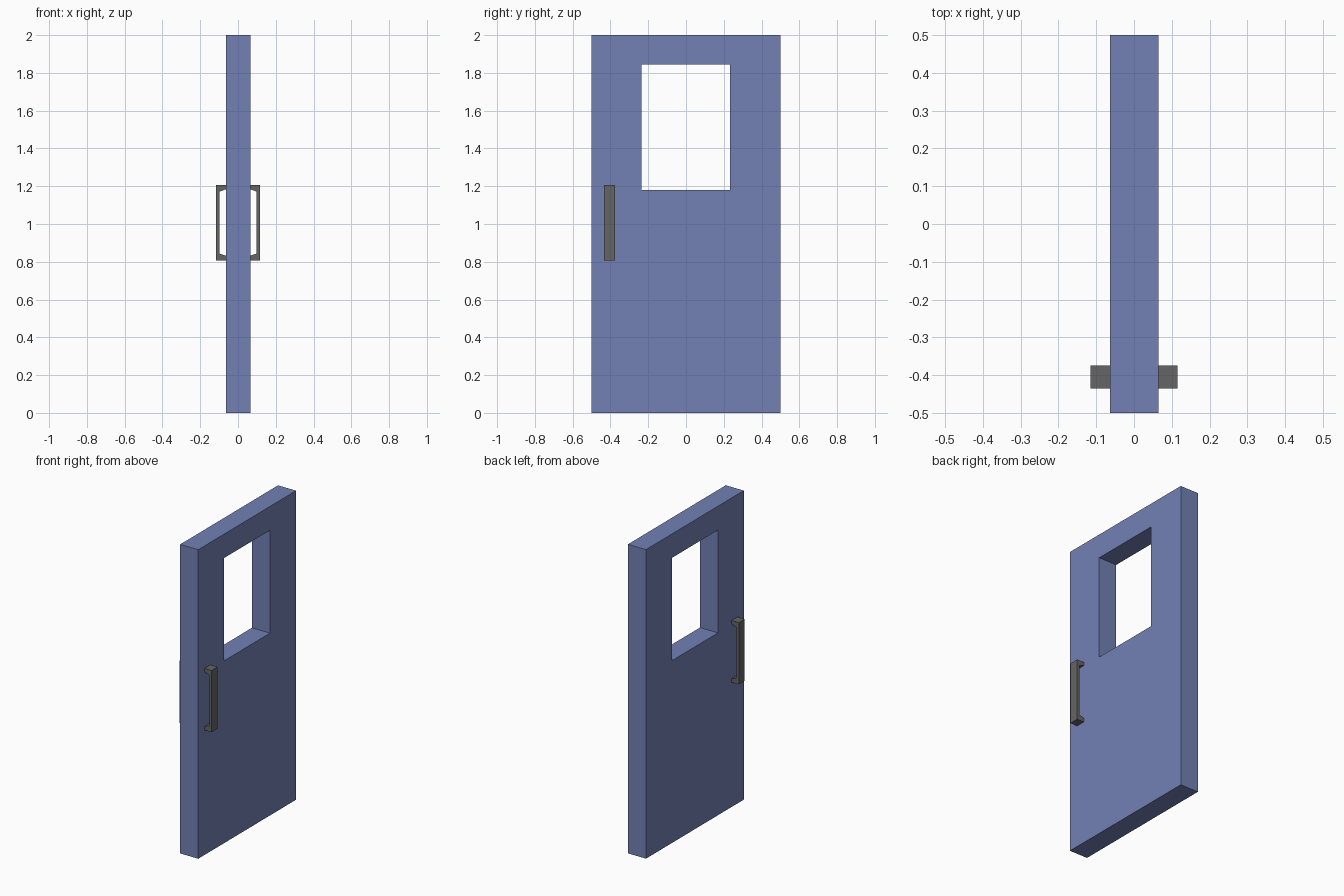
import bpy, bmesh

if "Cube" in bpy.data.objects:
    bpy.data.objects.remove(bpy.data.objects["Cube"])


def material(name, color):
    m = bpy.data.materials.new(name)
    m.diffuse_color = color
    m.use_nodes = True
    m.node_tree.nodes["Principled BSDF"].inputs["Base Color"].default_value = m.diffuse_color
    return m


def extruded(name, points, faces, offset, mat):
    """Flat faces extruded along offset into a closed solid."""
    bm = bmesh.new()
    verts = [bm.verts.new(p) for p in points]
    flat = [bm.faces.new([verts[i] for i in f]) for f in faces]
    # keep the starting faces so the solid stays closed
    res = bmesh.ops.extrude_face_region(bm, geom=flat, use_keep_orig=True)
    moved = [g for g in res["geom"] if isinstance(g, bmesh.types.BMVert)]
    bmesh.ops.translate(bm, verts=moved, vec=offset)
    bmesh.ops.recalc_face_normals(bm, faces=bm.faces)
    mesh = bpy.data.meshes.new(name)
    bm.to_mesh(mesh)
    bm.free()
    mesh.materials.append(mat)
    obj = bpy.data.objects.new(name, mesh)
    bpy.context.collection.objects.link(obj)
    return obj


def rectangle(x, y0, y1, z0, z1):
    return [(x, y0, z0), (x, y1, z0), (x, y1, z1), (x, y0, z1)]


blue = material("blue_paint", (0.17, 0.22, 0.46, 1))
grey = material("dark_metal", (0.13, 0.13, 0.13, 1))

# Door panel: a ring of four faces around the window, given thickness
BACK, FRONT = -0.0635, 0.0655
ring = rectangle(BACK, -0.5, 0.5, 0, 2) + rectangle(BACK, -0.236, 0.233, 1.18, 1.845)
extruded("door_panel", ring,
         [(i, (i + 1) % 4, (i + 1) % 4 + 4, i + 4) for i in range(4)],
         (FRONT - BACK, 0, 0), blue)

# Pull handles: C-shaped bracket with slanted inner standoffs, one per side
OUT, BAR = 0.1155, 0.099
Z0, Z1 = 0.807, 1.207


def pull_handle(name, side, root):
    profile = [(root, Z0), (OUT, Z0), (OUT, Z1), (root, Z1),
               (root, 1.184), (BAR, 1.171), (BAR, 0.844), (root, 0.832)]
    pts = [(side * x, -0.435, z) for x, z in profile]
    extruded(name, pts, [(0, 1, 6, 7), (1, 2, 5, 6), (2, 3, 4, 5)],
             (0, 0.06, 0), grey)


pull_handle("right_pull_handle", 1, FRONT)
pull_handle("left_pull_handle", -1, -BACK)
